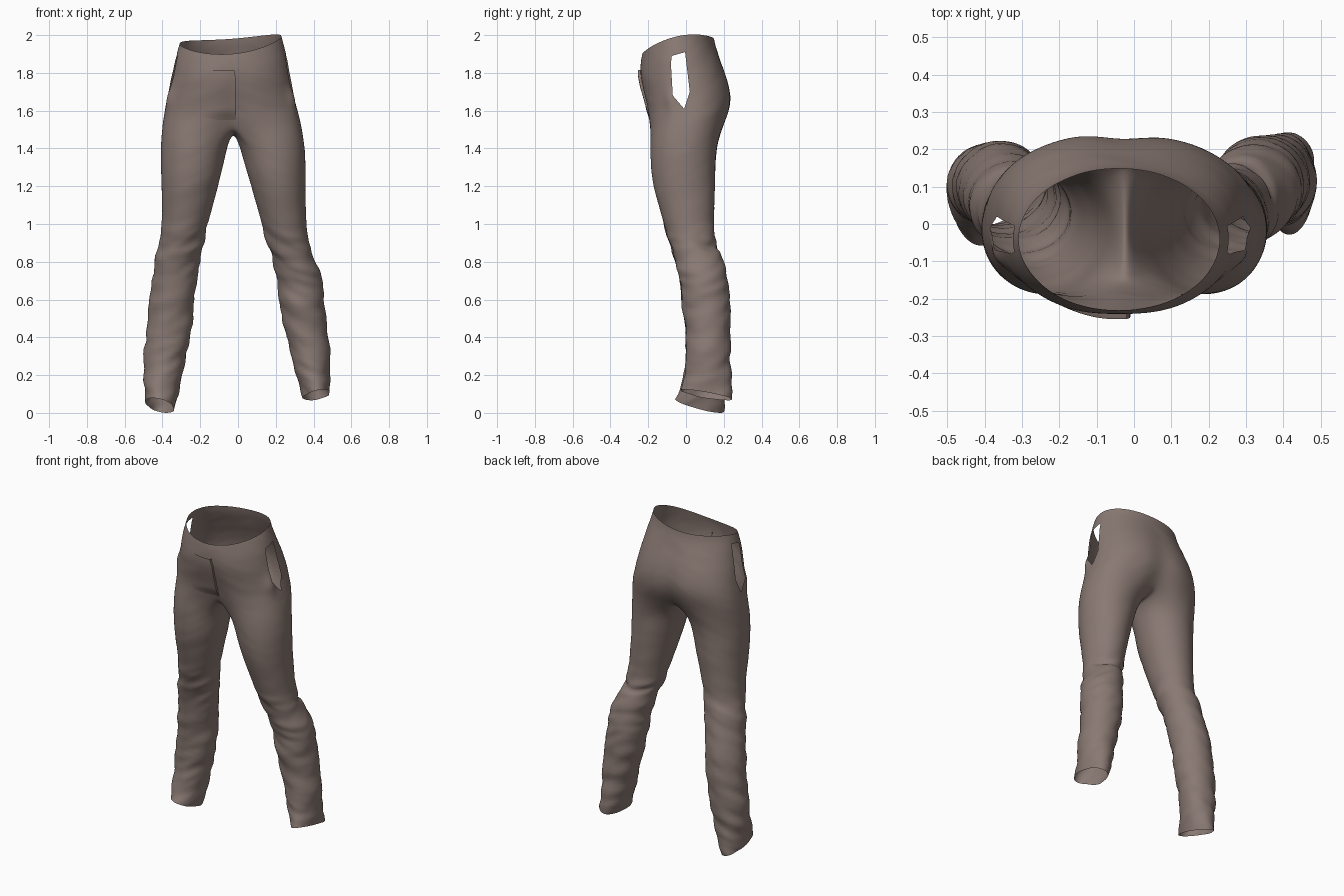
import bpy, bmesh, math
from mathutils import Vector, noise
from mathutils.bvhtree import BVHTree

if "Cube" in bpy.data.objects:
    bpy.data.objects.remove(bpy.data.objects["Cube"])

HALF = 24          # columns from front centre to back centre on each hip
INNER = 8          # extra columns round the inside of each leg
RING = HALF + INNER

fabric = bpy.data.materials.new("brown_fabric")
fabric.diffuse_color = (0.25, 0.19, 0.17, 1)
fabric.use_nodes = True
fabric.node_tree.nodes["Principled BSDF"].inputs["Base Color"].default_value = fabric.diffuse_color

# Hips: z, left x, right x, front y, back y, rim tilt, squareness, centre dip
HIPS = [(1.94, -.310, .230, -.232, .150, 1.0, 2.0, .000),
        (1.90, -.322, .243, -.240, .158, .92, 2.0, .000),
        (1.84, -.338, .260, -.246, .184, .70, 2.1, .004),
        (1.77, -.353, .275, -.244, .218, .45, 2.2, .008),
        (1.69, -.370, .292, -.228, .244, .20, 2.3, .014),
        (1.62, -.385, .308, -.212, .242, .05, 2.4, .020),
        (1.55, -.397, .330, -.202, .220, .00, 2.5, .030)]

# Legs: z, outer x, inner x, front y, back y
LEFT = [(1.42, -.410, -.055, -.192, .165), (1.30, -.410, -.080, -.186, .155),
        (1.20, -.405, -.105, -.176, .155), (1.00, -.400, -.160, -.115, .140),
        (0.90, -.420, -.182, -.090, .155), (0.80, -.445, -.205, -.055, .185),
        (0.60, -.470, -.230, -.020, .220), (0.40, -.490, -.250, .000, .220),
        (0.22, -.500, -.285, -.002, .215), (0.11, -.497, -.318, -.035, .205),
        (0.04, -.490, -.340, -.060, .200)]
RIGHT = [(1.42, .355, .005, -.192, .162), (1.30, .358, .040, -.186, .155),
         (1.20, .357, .070, -.176, .155), (1.00, .360, .125, -.115, .145),
         (0.90, .380, .155, -.090, .158), (0.80, .412, .185, -.055, .202),
         (0.70, .447, .207, -.035, .224), (0.60, .455, .212, -.020, .235),
         (0.40, .475, .250, .000, .236), (0.22, .490, .305, .000, .240),
         (0.095, .485, .350, -.030, .245)]


def spow(v, e):
    return math.copysign(abs(v) ** e, v)


def hip_point(row, phi, s):
    z, xl, xr, yf, yb, tilt, sq, dip = row
    u, v = s * spow(math.sin(phi), 2 / sq), -spow(math.cos(phi), 2 / sq)
    x = (xl + xr) / 2 + u * (xr - xl) / 2
    y = (yf + yb) / 2 + v * (yb - yf) / 2
    y -= math.copysign(dip, v) * math.exp(-((x + .03) / .07) ** 2)
    return Vector((x, y, z + tilt * (.04 * v + .02 * u + .035 * u * u)))


def leg_point(row, k, s, tilt):
    z, xo, xi, yf, yb = row
    a = 2 * math.pi * k / RING
    u, v = -math.cos(a), -math.sin(a)       # u: outward, v: backward
    return Vector(((xo + xi) / 2 + u * (xo - xi) / 2,
                   (yf + yb) / 2 + v * (yb - yf) / 2,
                   z + tilt[0] * u + tilt[1] * v))


def smooth(t):
    t = min(max(t, 0), 1)
    return t * t * (3 - 2 * t)


def add_object(name, mesh):
    ob = bpy.data.objects.new(name, mesh)
    bpy.context.collection.objects.link(ob)
    mesh.materials.append(fabric)
    return ob


# Control cage: hip rings, shared crotch seam, then two legs
bm = bmesh.new()
hips = []
for row in HIPS:
    left = [bm.verts.new(hip_point(row, math.pi * j / HALF, -1)) for j in range(HALF + 1)]
    right = [bm.verts.new(hip_point(row, math.pi * j / HALF, 1)) for j in range(1, HALF)]
    hips.append((left, [left[0]] + right + [left[-1]]))
for upper, lower in zip(hips, hips[1:]):
    for a, b in zip(upper, lower):
        for j in range(HALF):
            bm.faces.new((a[j], a[j + 1], b[j + 1], b[j]))

front, back = hips[-1][0][0].co, hips[-1][0][-1].co
seam = []
for i in range(1, INNER):                   # runs from back to front
    t = math.pi * i / INNER
    p = back.lerp(front, (1 - math.cos(t)) / 2)
    seam.append(bm.verts.new((-.024, p.y, p.z - .062 * math.sin(t))))

for side, s, rows, tilt in ((0, -1, LEFT, (.02, -.035)), (1, 1, RIGHT, (.015, -.025))):
    prev = hips[-1][side] + seam
    for n, row in enumerate(rows):
        w = (0, .6, 1)[max(0, n - len(rows) + 3)]
        ring = [bm.verts.new(leg_point(row, k + INNER / 2, s, (tilt[0] * w, tilt[1] * w)))
                for k in range(RING)]
        for k in range(RING):
            m = (k + 1) % RING
            bm.faces.new((prev[k], prev[m], ring[m], ring[k]))
        prev = ring

bmesh.ops.recalc_face_normals(bm, faces=bm.faces)
bm.normal_update()
if max(bm.verts, key=lambda v: v.co.y).normal.y < 0:
    bmesh.ops.reverse_faces(bm, faces=bm.faces)
cage = bpy.data.meshes.new("cage")
bm.to_mesh(cage)
bm.free()

# Subdivide the cage, then sculpt it
trousers = add_object("trousers", cage)
sub = trousers.modifiers.new("smooth", 'SUBSURF')
sub.levels = sub.render_levels = 3
deps = bpy.context.evaluated_depsgraph_get()
mesh = bpy.data.meshes.new_from_object(trousers.evaluated_get(deps))
trousers.modifiers.clear()
trousers.data = mesh
bm = bmesh.new()
bm.from_mesh(mesh)
bm.normal_update()

# Cloth folds: strong round the knees and ankles, faint above
shifts = []
for v in bm.verts:
    x, y, z = v.co
    amp = .0015 + .009 * smooth((1.1 - z) / .25)
    slant = z + .35 * abs(x) - .3 * y
    fold = noise.noise(Vector((x * 5, y * 5, slant * 13)))
    fold += .5 * noise.noise(Vector((x * 9 + 7, y * 9, slant * 24)))
    d = amp * fold
    if x > 0:                               # sharp crease behind the bent knee
        d -= .014 * math.exp(-((z - .89 + .2 * (y - .1)) / .018) ** 2) * smooth((y - .02) / .1)
    if z > 1.4:                             # slack cloth below the pocket mouths
        r = ((y + .08) / .035) ** 2 + ((z - 1.66) / .06) ** 2
        d += .016 * math.exp(-r)
    shifts.append(v.normal * d)
for v, d in zip(bm.verts, shifts):
    v.co += d

# Open pocket mouths on both hips
MOUTH = [(-.08, 1.85), (-.075, 1.89), (-.005, 1.91), (.02, 1.70), (-.01, 1.61), (-.07, 1.68)]
cuts = []
for (y0, z0), (y1, z1) in zip(MOUTH, MOUTH[1:] + MOUTH[:1]):
    cuts.append((Vector((0, y0, z0)), Vector((0, z0 - z1, y1 - y0)).normalized()))


def near_mouth(f):
    c = f.calc_center_median()
    return abs(c.x + .035) > .2 and -.13 < c.y < .07 and 1.56 < c.z < 1.95


for co, no in cuts:
    faces = [f for f in bm.faces if near_mouth(f)]
    geom = faces + list({e for f in faces for e in f.edges}) + list({v for f in faces for v in f.verts})
    bmesh.ops.bisect_plane(bm, geom=geom, dist=1e-5, plane_co=co, plane_no=no)
gone = [f for f in bm.faces if near_mouth(f) and
        all((f.calc_center_median() - co).dot(no) < 0 for co, no in cuts)]
bmesh.ops.delete(bm, geom=gone, context='FACES')
for f in bm.faces:
    f.smooth = True
body = BVHTree.FromBMesh(bm)
bm.to_mesh(mesh)
bm.free()

# Fly flap: raised panel lying on the front, with a free edge near the centre
bm = bmesh.new()
NX, NZ = 20, 24
grid = []
for j in range(NZ + 1):
    z = 1.815 - .265 * j / NZ
    edge = -.02 + .01 * smooth(j / 5)
    line = []
    for i in range(NX + 2):
        t = min(i / NX, 1)
        x = -.23 + (edge + .23) * t
        hit = body.ray_cast(Vector((x, -1, z)), Vector((0, 1, 0)))[0]
        lift = -.001 + .015 * smooth(t * 1.2) * smooth((1.04 - j / NZ) * 4)
        if i > NX:
            lift = -.003                    # returns to the body under the edge
        line.append(bm.verts.new((x, hit.y - lift, z)))
    grid.append(line)
for a, b in zip(grid, grid[1:]):
    for i in range(NX + 1):
        f = bm.faces.new((a[i], b[i], b[i + 1], a[i + 1]))
        f.smooth = i < NX
fly = bpy.data.meshes.new("fly_flap")
bm.to_mesh(fly)
bm.free()
add_object("fly_flap", fly)
